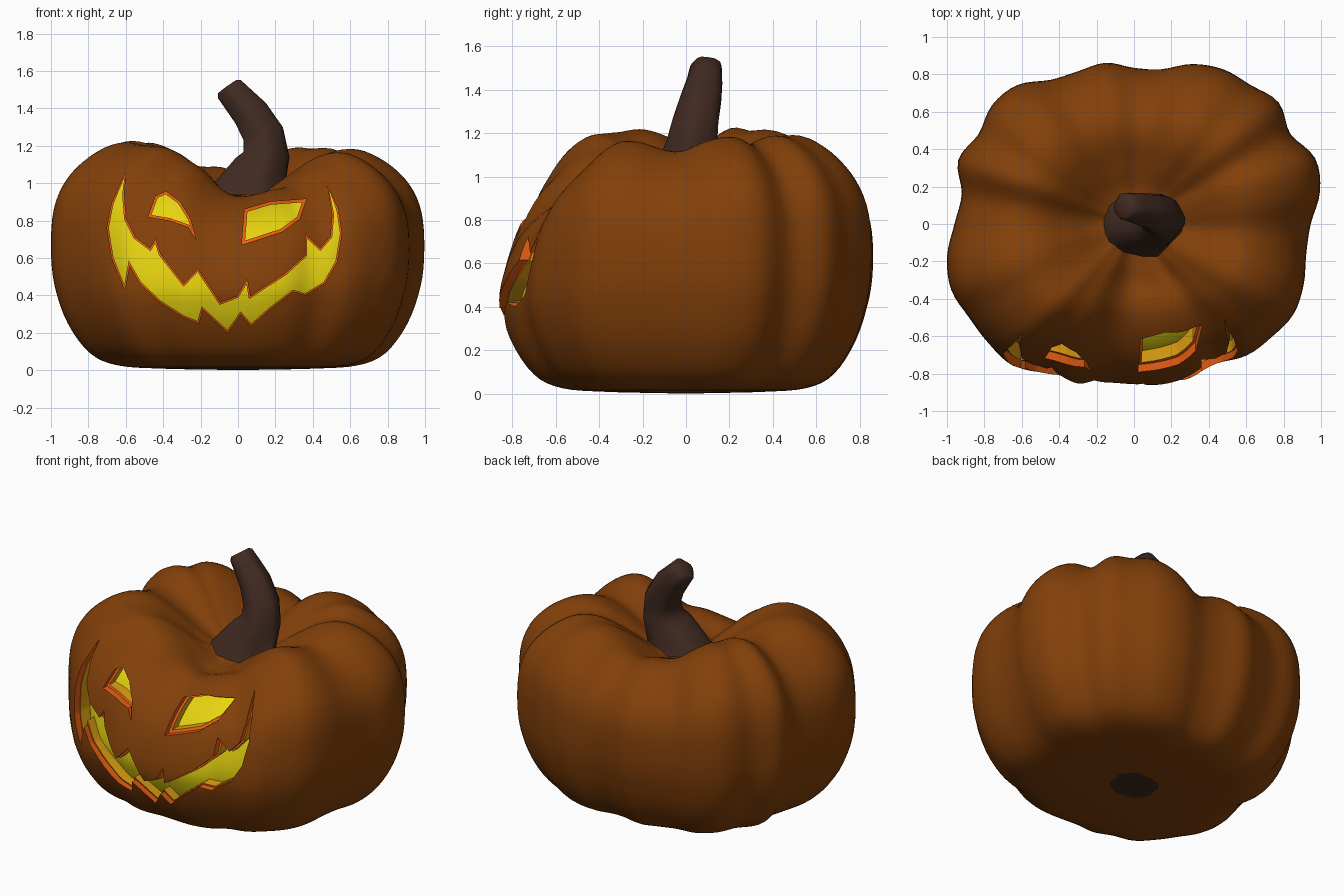
import bpy, bmesh, math
from mathutils import Vector

if "Cube" in bpy.data.objects:
    bpy.data.objects.remove(bpy.data.objects["Cube"])


def material(name, rgb):
    m = bpy.data.materials.new(name)
    m.diffuse_color = (*rgb, 1)
    m.use_nodes = True
    m.node_tree.nodes["Principled BSDF"].inputs["Base Color"].default_value = m.diffuse_color
    return m


SKIN, RIND, AMBER, GLOW, STEM = range(5)
MATS = [material("pumpkin_skin", (0.225, 0.051, 0.003)),
        material("cut_orange", (0.80, 0.115, 0.006)),
        material("flesh_amber", (0.75, 0.36, 0.006)),
        material("glow_yellow", (0.80, 0.66, 0.005)),
        material("stem_brown", (0.052, 0.023, 0.015))]


def make_object(name, bm):
    me = bpy.data.meshes.new(name)
    bm.to_mesh(me)
    bm.free()
    for m in MATS:
        me.materials.append(m)
    ob = bpy.data.objects.new(name, me)
    bpy.context.collection.objects.link(ob)
    return ob


def smooth(ob, degrees=35):
    ob.data.shade_smooth()
    ob.data.set_sharp_from_angle(angle=math.radians(degrees))


def catmull(a, b, c, d, t):
    return b + 0.5 * t * (c - a + t * (2*a - 5*b + 4*c - d + t * (3*(b - c) + d - a)))


def ring_value(table, deg):
    n = len(table)
    f = (deg % 360) / 360 * n
    i = int(f)
    return catmull(*[table[(i + k) % n] for k in (-1, 0, 1, 2)], f - i)


def step(x):
    x = max(0.0, min(1.0, x))
    return x * x * (3 - 2 * x)


# plan radius every 10 degrees, rim height every 30 degrees, side profile (r, z)
RADIUS = [.945, 1.01, 1.03, .965, 1.01, .97, .955, .91, .84, .835, .875, .87,
          .89, .97, .99, .96, 1.0, .935, .96, 1.015, 1.04, 1.02, 1.02, 1.02,
          .955, .94, .89, .885, .90, .905, .89, .945, .965, .985, .965, .935]
RIM = [1.14, 1.16, 1.17, 1.08, 1.12, 1.21, 1.17, 1.20, 1.13, .94, 1.0, 1.14]
PROFILE = [(0, 0), (.15, .003), (.4, .008), (.64, .025), (.79, .09), (.91, .25), (.98, .45),
           (1, .65), (.985, .85), (.92, 1.0), (.8, 1.12), (.65, 1.19),
           (.5, 1.17), (.35, 1.08), (.2, .98), (0, .93)]
SEGMENTS, SUB = 144, 4


def profile_points():
    pts, n = [], len(PROFILE)
    for i in range(n - 1):
        q = [PROFILE[max(0, min(n - 1, i + k))] for k in (-1, 0, 1, 2)]
        for s in range(SUB):
            pts.append([catmull(*[p[a] for p in q], s / SUB) for a in (0, 1)])
    return pts[1:]


def surface(deg, r, z):
    a = math.radians(deg)
    rad = ring_value(RADIUS, deg)
    lobe = rad - sum(ring_value(RADIUS, deg + k) for k in (-24, -12, 0, 12, 24)) / 5
    if z > 0.4:
        w = step(r / 0.5)
        rim = 1.19 + (ring_value(RIM, deg) - 1.19) * w
        up = step((z - 0.5) / 0.5)
        z = 0.4 + (z - 0.4) * (rim - 0.4) / 0.79 + 0.6 * lobe * w * up
    x, y = rad * r * math.cos(a), rad * r * math.sin(a)
    if y < 0:                                   # the face leans back
        y *= 1 - 0.22 * math.sin(a) ** 2 * max(0, min(1, (z - 0.4) / 0.6))
    return Vector((x, y, z))


def add_body(bm, scale, mat, flip=False):
    mid = Vector((0, 0, 0.5))
    place = lambda p: bm.verts.new(mid + (p - mid) * scale)
    rings = [[place(surface(360 * k / SEGMENTS, r, z)) for k in range(SEGMENTS)]
             for r, z in profile_points()]
    low, top = place(Vector((0, 0, PROFILE[0][1]))), place(Vector((0, 0, PROFILE[-1][1])))
    faces = []
    for k in range(SEGMENTS):
        j = (k + 1) % SEGMENTS
        faces.append((low, rings[0][j], rings[0][k]))
        faces.append((top, rings[-1][k], rings[-1][j]))
        for lo, hi in zip(rings, rings[1:]):
            faces.append((lo[k], lo[j], hi[j], hi[k]))
    for f in faces:
        face = bm.faces.new(f[::-1] if flip else f)
        c = face.calc_center_median()
        scar = mat == SKIN and c.z < 0.1 and c.xy.length < 0.145
        face.material_index = STEM if scar else mat


# face outlines in the front view (x, z)
MOUTH = [(-.6, 1.06), (-.675, .89), (-.7, .76), (-.675, .6), (-.605, .43), (-.58, .56),
         (-.525, .465), (-.42, .365), (-.295, .285), (-.21, .25), (-.19, .325),
         (-.055, .2), (.015, .3), (.07, .235), (.17, .325), (.295, .42), (.36, .4),
         (.465, .465), (.53, .58), (.555, .73), (.535, .86), (.48, .99), (.505, .83),
         (.495, .715), (.44, .65), (.36, .725), (.36, .615), (.25, .515), (.065, .395),
         (.05, .485), (-.005, .395), (-.095, .36), (-.215, .54), (-.29, .46),
         (-.415, .62), (-.44, .7), (-.47, .65), (-.55, .71), (-.6, .81), (-.61, .94)]
LEFT_EYE = [(-.48, .82), (-.44, .93), (-.385, .955), (-.31, .9), (-.255, .81),
            (-.225, .7), (-.265, .765), (-.365, .8)]
RIGHT_EYE = [(.02, .67), (.035, .86), (.17, .9), (.365, .915), (.33, .81), (.235, .74)]


def inset(outline, d):
    """Move an outline inwards by d, with limited mitres."""
    pts = [Vector(p) for p in outline]
    n = len(pts)
    area = sum(pts[i - 1].x * pts[i].y - pts[i].x * pts[i - 1].y for i in range(n))
    side = 1 if area > 0 else -1
    out = []
    for i, p in enumerate(pts):
        e, f = (p - pts[i - 1]).normalized(), (pts[(i + 1) % n] - p).normalized()
        m = Vector((-e.y - f.y, e.x + f.x)) * side
        m = m.normalized()
        dot = abs(m.x * -e.y + m.y * e.x)
        out.append(p + m * d / max(dot, 0.35))
    return out


def face_cutter(mat, shrink):
    bm = bmesh.new()
    for outline, k in ((MOUTH, 1), (LEFT_EYE, 1.4), (RIGHT_EYE, 1.8)):
        shape = inset(outline, shrink * k)
        a, b = [[bm.verts.new((x, y, z)) for x, z in shape] for y in (-1.2, -0.3)]
        bm.faces.new(a)
        bm.faces.new(b[::-1])
        for i in range(len(a)):
            bm.faces.new((a[i - 1], b[i - 1], b[i], a[i]))
    bmesh.ops.recalc_face_normals(bm, faces=bm.faces)
    for f in bm.faces:
        f.material_index = mat
    ob = make_object("face_cutter", bm)
    ob.hide_render = True
    return ob


def carved_shell(name, outer, inner, outer_mat, wall_mat, shrink):
    """Shell between two body sizes with the face cut out; hidden sides removed."""
    bm = bmesh.new()
    add_body(bm, outer, outer_mat)
    add_body(bm, inner, GLOW, flip=True)
    ob = make_object(name, bm)
    cutter = face_cutter(wall_mat, shrink)
    mod = ob.modifiers.new("carve", 'BOOLEAN')
    mod.operation, mod.solver, mod.object = 'DIFFERENCE', 'EXACT', cutter
    deps = bpy.context.evaluated_depsgraph_get()
    me = bpy.data.meshes.new_from_object(ob.evaluated_get(deps))
    ob.modifiers.clear()
    ob.data = me
    bpy.data.objects.remove(cutter)
    bm = bmesh.new()
    bm.from_mesh(me)
    hidden = [f for f in bm.faces if f.material_index == GLOW
              or (outer < 1 and f.calc_center_median().y > -0.35)]
    bmesh.ops.delete(bm, geom=hidden, context='FACES')
    bm.to_mesh(me)
    bm.free()
    smooth(ob)


# carved skin, then slightly narrower amber flesh that leaves an orange rim
carved_shell("pumpkin_body", 1.0, 0.955, SKIN, RIND, 0)
carved_shell("flesh_wall", 0.955, 0.885, RIND, AMBER, 0.009)

# glowing surface at the back of the openings
bm = bmesh.new()
add_body(bm, 0.885, GLOW)
bmesh.ops.delete(bm, geom=[f for f in bm.faces if f.calc_center_median().y > -0.25], context='FACES')
smooth(make_object("glow_inside", bm))

# stem: bent, ridged tube with a flared foot
PATH = [(.045, 0, .94, .235), (.06, .005, .99, .205), (.115, .02, 1.06, .15), (.15, .03, 1.15, .122),
        (.135, .05, 1.26, .11), (.07, .075, 1.37, .098), (.0, .09, 1.45, .085),
        (-.045, .095, 1.503, .077), (-.055, .096, 1.517, .06)]
bm = bmesh.new()
rings = []
for i, (x, y, z, r) in enumerate(PATH):
    p, q = PATH[max(0, i - 1)], PATH[min(len(PATH) - 1, i + 1)]
    t = (Vector(q[:3]) - Vector(p[:3])).normalized()
    if i < 2:
        t = Vector((0, 0, 1))
    u = Vector((0, 1, 0)).cross(t).normalized()
    v = t.cross(u)
    ring = []
    for k in range(20):
        a = math.tau * k / 20
        d = r * (1 + 0.05 * math.cos(5 * a + 0.3 * i))
        ring.append(bm.verts.new(Vector((x, y, z)) + u * d * math.cos(a)
                                 + v * d * math.sin(a) * (0.74 if i < 2 else 0.95)))
    rings.append(ring)
for lo, hi in zip(rings, rings[1:]):
    for k in range(20):
        bm.faces.new((lo[k - 1], lo[k], hi[k], hi[k - 1]))
bm.faces.new(rings[0][::-1])
bm.faces.new(rings[-1])
for f in bm.faces:
    f.material_index = STEM
smooth(make_object("stem", bm), 60)
